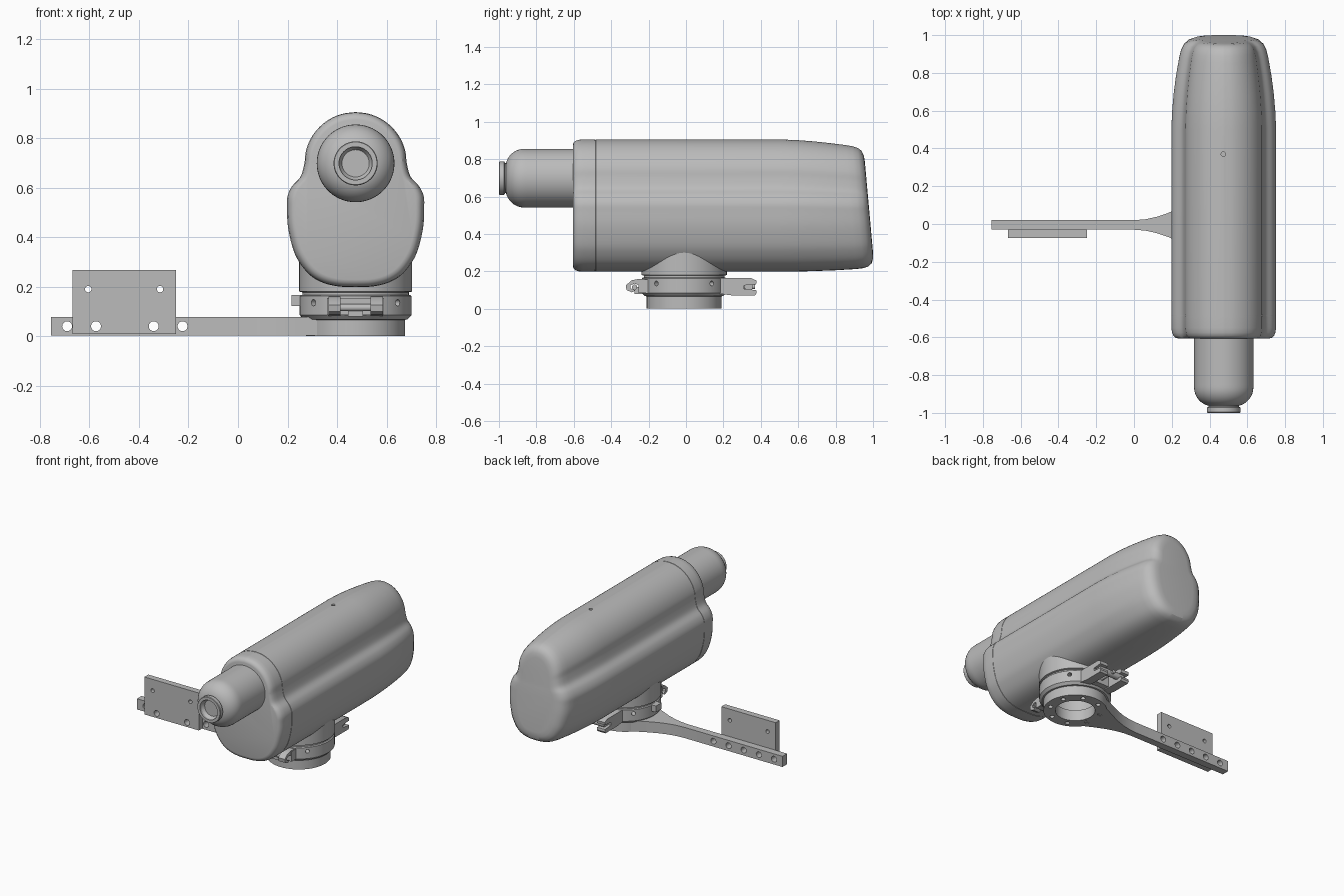
import bpy, bmesh, math
from mathutils import Matrix, Vector

cube = bpy.data.objects.get("Cube")
if cube:
    bpy.data.objects.remove(cube, do_unlink=True)

grey = bpy.data.materials.new("mid_grey")
grey.use_nodes = True
grey.diffuse_color = (0.5, 0.5, 0.5, 1)
grey.node_tree.nodes["Principled BSDF"].inputs["Base Color"].default_value = (0.5, 0.5, 0.5, 1)

CX, CY = 0.475, -0.01      # axis of the mount
NOSE_Z = 0.698             # axis of the nose


def finish(name, bm, angle=30):
    bmesh.ops.recalc_face_normals(bm, faces=bm.faces)
    mesh = bpy.data.meshes.new(name)
    bm.to_mesh(mesh)
    bm.free()
    mesh.materials.append(grey)
    mesh.shade_smooth()
    mesh.set_sharp_from_angle(angle=math.radians(angle))
    ob = bpy.data.objects.new(name, mesh)
    bpy.context.collection.objects.link(ob)
    return ob


def loft(name, rings, closed=False, angle=30):
    """Skin a list of point rings; cap the ends unless closed."""
    bm = bmesh.new()
    loops = [[bm.verts.new(p) for p in ring] for ring in rings]
    pairs = list(zip(loops, loops[1:]))
    if closed:
        pairs.append((loops[-1], loops[0]))
    else:
        bm.faces.new(loops[0])
        bm.faces.new(loops[-1])
    for a, b in pairs:
        for i in range(len(a)):
            j = (i + 1) % len(a)
            bm.faces.new((a[i], a[j], b[j], b[i]))
    return finish(name, bm, angle)


def lathe(name, profile, axis, centre, closed=False, steps=72):
    """Turn (radius, height) points about the y or z axis."""
    rings = []
    for r, h in profile:
        ring = []
        for k in range(steps):
            t = math.tau * k / steps
            c, s = r * math.cos(t), r * math.sin(t)
            off = (c, h, s) if axis == "y" else (c, s, h)
            ring.append(Vector(centre) + Vector(off))
        rings.append(ring)
    return loft(name, rings, closed)


def prism(name, outline, axis, a, b):
    """Extrude a 2D outline along an axis from a to b."""
    place = {"x": lambda u, v, w: (w, u, v),
             "y": lambda u, v, w: (u, w, v),
             "z": lambda u, v, w: (u, v, w)}[axis]
    return loft(name, [[place(u, v, w) for u, v in outline] for w in (a, b)])


def rect(u0, u1, v0, v1):
    return [(u0, v0), (u1, v0), (u1, v1), (u0, v1)]


def disc(u, v, r, n=24):
    return [(u + r * math.cos(math.tau * k / n), v + r * math.sin(math.tau * k / n)) for k in range(n)]


def drill(ob, holes):
    """Cut holes given as (centre, direction, radius, length)."""
    bm = bmesh.new()
    for centre, direction, r, length in holes:
        turn = Vector(direction).to_track_quat("Z", "Y").to_matrix().to_4x4()
        bmesh.ops.create_cone(bm, cap_ends=True, segments=24, radius1=r, radius2=r,
                              depth=length, matrix=Matrix.Translation(centre) @ turn)
    cutter = finish("hole_cutter", bm)
    cutter.hide_render = True
    mod = ob.modifiers.new("holes", "BOOLEAN")
    mod.operation, mod.solver, mod.object = "DIFFERENCE", "EXACT", cutter
    graph = bpy.context.evaluated_depsgraph_get()
    mesh = bpy.data.meshes.new_from_object(ob.evaluated_get(graph))
    ob.modifiers.clear()
    ob.data = mesh
    mesh.shade_smooth()
    mesh.set_sharp_from_angle(angle=math.radians(30))
    bpy.data.objects.remove(cutter, do_unlink=True)


def smooth_curve(pts, n=5):
    """Catmull-Rom through a run of points, mirrored ends."""
    out = []
    for i in range(len(pts) - 1):
        p = [Vector(pts[min(max(i + d, 0), len(pts) - 1)]) for d in (-1, 0, 1, 2)]
        for k in range(n):
            t = k / n
            out.append(0.5 * (2 * p[1] + (p[2] - p[0]) * t
                              + (2 * p[0] - 5 * p[1] + 4 * p[2] - p[3]) * t * t
                              + (3 * p[1] - p[0] - 3 * p[2] + p[3]) * t ** 3))
    return out + [Vector(pts[-1])]


# Main housing: half section (half width, height) from the crown to the keel
dome = [(0.207 * math.sin(math.radians(a)), NOSE_Z + 0.207 * math.cos(math.radians(a))) for a in range(0, 91, 15)]
flank = [(0.222, 0.645), (0.257, 0.605), (0.275, 0.565), (0.277, 0.52), (0.273, 0.44), (0.252, 0.35),
         (0.225, 0.295), (0.185, 0.247), (0.135, 0.217), (0.07, 0.201), (0, 0.198)]
half = smooth_curve(dome + flank)
section = [(p.x, p.y) for p in half] + [(-p.x, p.y) for p in half[-2:0:-1]]

# Stations: y, width scale, top, bottom, rear slant
stations = [(-0.605, 0.88, 0.875, 0.228, 0), (-0.602, 0.92, 0.886, 0.217, 0), (-0.592, 0.96, 0.897, 0.206, 0),
            (-0.575, 0.985, 0.903, 0.2, 0), (-0.55, 1, 0.905, 0.198, 0), (-0.487, 1, 0.905, 0.198, 0),
            (-0.486, 0.994, 0.903, 0.2, 0), (-0.483, 0.994, 0.903, 0.2, 0), (-0.482, 1, 0.905, 0.198, 0),
            (0.5, 1, 0.905, 0.198, 0), (0.6, 0.985, 0.902, 0.199, 0.2), (0.7, 0.955, 0.895, 0.202, 0.4),
            (0.8, 0.91, 0.886, 0.206, 0.65), (0.9, 0.85, 0.875, 0.212, 0.9), (0.94, 0.815, 0.869, 0.217, 1),
            (0.968, 0.765, 0.86, 0.226, 1), (0.987, 0.69, 0.845, 0.242, 1), (0.997, 0.59, 0.82, 0.267, 1),
            (1.0, 0.48, 0.79, 0.295, 1)]
rings = []
for y, sx, top, low, slant in stations:
    ring = []
    for px, pz in section:
        z = low + (pz - 0.198) / 0.707 * (top - low)
        ring.append((CX + px * sx, y - slant * 0.09 * (z - 0.3), z))
    rings.append(ring)
housing = loft("housing", rings)
drill(housing, [((0.473, 0.37, 0.905), (0, 0, 1), 0.012, 0.03)])

# Nose barrel with rounded shoulder, and the recessed eyepiece
shoulder = [(0.057 + 0.1 * math.cos(math.radians(a)), -0.865 - 0.1 * math.sin(math.radians(a))) for a in range(0, 81, 10)]
lathe("nose_barrel", [(0.157, -0.58), (0.157, -0.85)] + shoulder, "y", (CX, 0, NOSE_Z))
lathe("eyepiece", [(0.08, -0.95), (0.08, -0.967), (0.089, -0.972), (0.089, -0.996), (0.086, -1.0),
                   (0.067, -1.0), (0.067, -0.985), (0.055, -0.965)], "y", (CX, 0, NOSE_Z))

# Saddle under the housing, neck and clamp band
lathe("saddle", [(0.215, 0.16), (0.215, 0.177), (0.228, 0.18), (0.228, 0.305)], "z", (CX, CY, 0))
clamp = lathe("clamp_band", [(0.195, 0.065), (0.21, 0.068), (0.226, 0.085), (0.226, 0.162),
                             (0.22, 0.167), (0.15, 0.167), (0.15, 0.065)], "z", (CX, CY, 0), True)
drill(clamp, [((CX + sx * 0.172, CY + sy * 0.15, 0.135), (sx * 0.172, sy * 0.15, 0), 0.013, 0.1)
              for sx in (-1, 1) for sy in (-1, 1)])

# Front hinge: paired hooks round a pin
hook = [(-0.19, 0.155), (-0.25, 0.16), (-0.29, 0.152), (-0.322, 0.125), (-0.318, 0.1), (-0.29, 0.088),
        (-0.27, 0.098), (-0.295, 0.108), (-0.298, 0.125), (-0.275, 0.135), (-0.25, 0.125), (-0.235, 0.085), (-0.19, 0.08)]
for side, x in (("right", 0.365), ("left", 0.535)):
    prism("front_hook_" + side, hook, "x", x, x + 0.05)
prism("front_hinge_block", rect(-0.255, -0.19, 0.085, 0.155), "x", 0.36, 0.59)
prism("front_hinge_pin", disc(-0.275, 0.115, 0.014), "x", 0.4, 0.55)
prism("front_hinge_tongue", rect(-0.275, -0.2, 0.08, 0.115), "x", 0.445, 0.505)

# Rear latch: two fingers with a screw barrel between
finger = [(0.18, 0.08), (0.24, 0.072), (0.37, 0.072), (0.378, 0.085), (0.375, 0.1), (0.31, 0.105),
          (0.31, 0.125), (0.375, 0.13), (0.378, 0.15), (0.35, 0.163), (0.18, 0.163)]
for side, x in (("right", 0.36), ("left", 0.53)):
    prism("rear_latch_" + side, finger, "x", x, x + 0.06)
prism("rear_latch_block", rect(0.18, 0.25, 0.08, 0.16), "x", 0.36, 0.59)
prism("rear_latch_barrel", disc(0.335, 0.117, 0.022), "x", 0.38, 0.57)
prism("rear_latch_screw", disc(CX, 0.117, 0.012), "y", 0.2, 0.37)

# Small stop on the arm side of the clamp
prism("clamp_stop", rect(0.217, 0.27, 0.122, 0.166), "y", -0.04, 0.02)

# Base ring with bolt circle
base = lathe("base_ring", [(0.2, 0), (0.2, 0.075), (0.125, 0.075), (0.125, 0)], "z", (CX, CY, 0), True)
bolts = [math.tau * (k + 0.5) / 8 for k in range(8)]
drill(base, [((CX + 0.163 * math.cos(t), CY + 0.163 * math.sin(t), 0), (0, 0, 1), 0.015, 0.06) for t in bolts])

# Support arm flaring into the base ring
flare = [(0.0, 0.025), (0.06, 0.03), (0.12, 0.043), (0.18, 0.063), (0.25, 0.095), (0.33, 0.135)]
edge = [(-0.755, 0.025)] + flare
outline = [(x, y - 0.005) for x, y in edge] + [(x, -y - 0.005) for x, y in reversed(edge)]
arm = prism("support_arm", outline, "z", 0.003, 0.077)
arm_holes = [-0.69 + 0.1165 * k for k in range(5)]
drill(arm, [((x, 0, 0.04), (0, 1, 0), 0.02, 0.2) for x in arm_holes])

# Mounting plate bolted to the front of the arm
plate = prism("mounting_plate", rect(-0.668, -0.25, 0.008, 0.268), "y", -0.073, -0.03)
drill(plate, [((x, -0.05, 0.04), (0, 1, 0), 0.02, 0.2) for x in (arm_holes[1], arm_holes[3])]
      + [((x, -0.05, 0.19), (0, 1, 0), 0.013, 0.2) for x in (-0.605, -0.315)])
